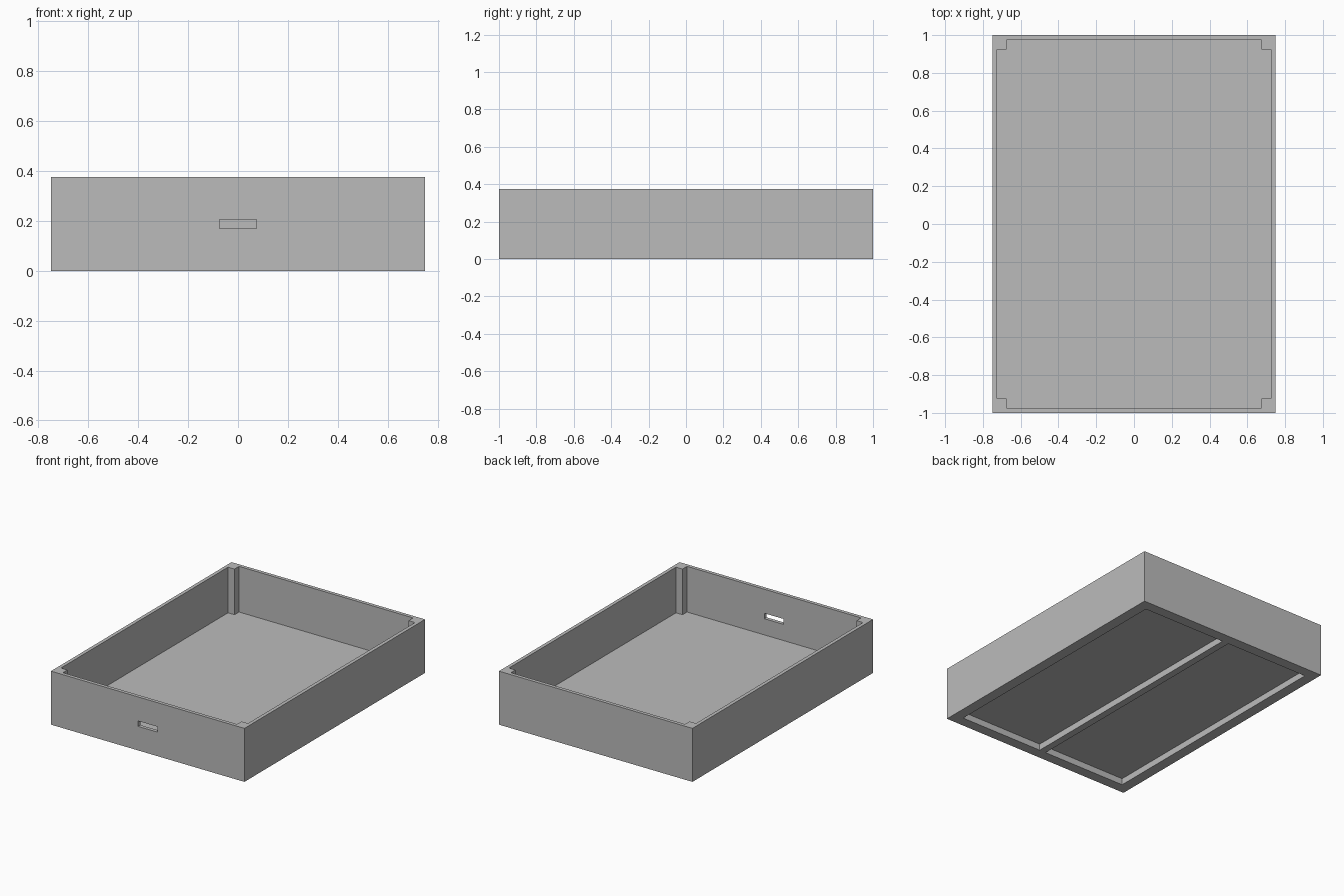
import bpy
import bmesh

if "Cube" in bpy.data.objects:
    bpy.data.objects.remove(bpy.data.objects["Cube"], do_unlink=True)

# Main dimensions
HX, HY, TOP = 0.75, 1.0, 0.375
WALL, POST = 0.025, 0.05
FLOOR_TOP, RECESS = 0.055, 0.045
MARGIN, BAR = 0.075, 0.05
SLOT_X, SLOT_Z = 0.075, 0.019

grey = bpy.data.materials.new("plain grey")
grey.use_nodes = True
colour = (0.5, 0.5, 0.5, 1)
grey.diffuse_color = colour
grey.node_tree.nodes["Principled BSDF"].inputs["Base Color"].default_value = colour


def prism(name, outline, z0, z1):
    """Closed solid raised from a flat counter-clockwise outline."""
    bm = bmesh.new()
    base = bm.faces.new([bm.verts.new((x, y, z0)) for x, y in outline])
    raised = bmesh.ops.extrude_face_region(bm, geom=[base])["geom"]
    verts = [v for v in raised if isinstance(v, bmesh.types.BMVert)]
    bmesh.ops.translate(bm, verts=verts, vec=(0, 0, z1 - z0))
    bmesh.ops.recalc_face_normals(bm, faces=bm.faces)
    mesh = bpy.data.meshes.new(name)
    bm.to_mesh(mesh)
    bm.free()
    mesh.materials.append(grey)
    obj = bpy.data.objects.new(name, mesh)
    bpy.context.collection.objects.link(obj)
    return obj


def rect(x0, x1, y0, y1):
    return [(x0, y0), (x1, y0), (x1, y1), (x0, y1)]


# Solid body of the drawer
drawer = prism("drawer_tray", rect(-HX, HX, -HY, HY), 0, TOP)

# Inner cavity, notched so a square post stays in each corner
wx, wy = HX - WALL, HY - WALL
px, py = wx - POST, wy - POST
corner = [(wx, py), (px, py), (px, wy)]
outline = []
for sx, sy in ((1, 1), (-1, 1), (-1, -1), (1, -1)):
    pts = [(x * sx, y * sy) for x, y in corner]
    outline += pts if sx * sy > 0 else pts[::-1]
cutters = [prism("cavity_cutter", outline, FLOOR_TOP, TOP + 0.1)]

# Two long recesses under the floor, leaving a frame and a centre bar
for side in (-1, 1):
    x0, x1 = sorted((side * BAR / 2, side * (HX - MARGIN)))
    cutters.append(prism("recess_cutter",
                         rect(x0, x1, -HY + MARGIN, HY - MARGIN), -0.1, RECESS))

# Handle slot through the front wall
cutters.append(prism("handle_slot_cutter",
                     rect(-SLOT_X, SLOT_X, -HY - 0.1, -HY + 0.1),
                     TOP / 2 - SLOT_Z, TOP / 2 + SLOT_Z))

for cutter in cutters:
    cutter.hide_render = True
    mod = drawer.modifiers.new(cutter.name, "BOOLEAN")
    mod.operation = "DIFFERENCE"
    mod.solver = "EXACT"
    mod.object = cutter

# Bake the cuts and drop the cutters
bpy.context.view_layer.update()
evaluated = drawer.evaluated_get(bpy.context.evaluated_depsgraph_get())
final = bpy.data.meshes.new_from_object(evaluated)
drawer.modifiers.clear()
drawer.data = final
drawer.data.name = "drawer_tray"
for cutter in cutters:
    bpy.data.objects.remove(cutter, do_unlink=True)
